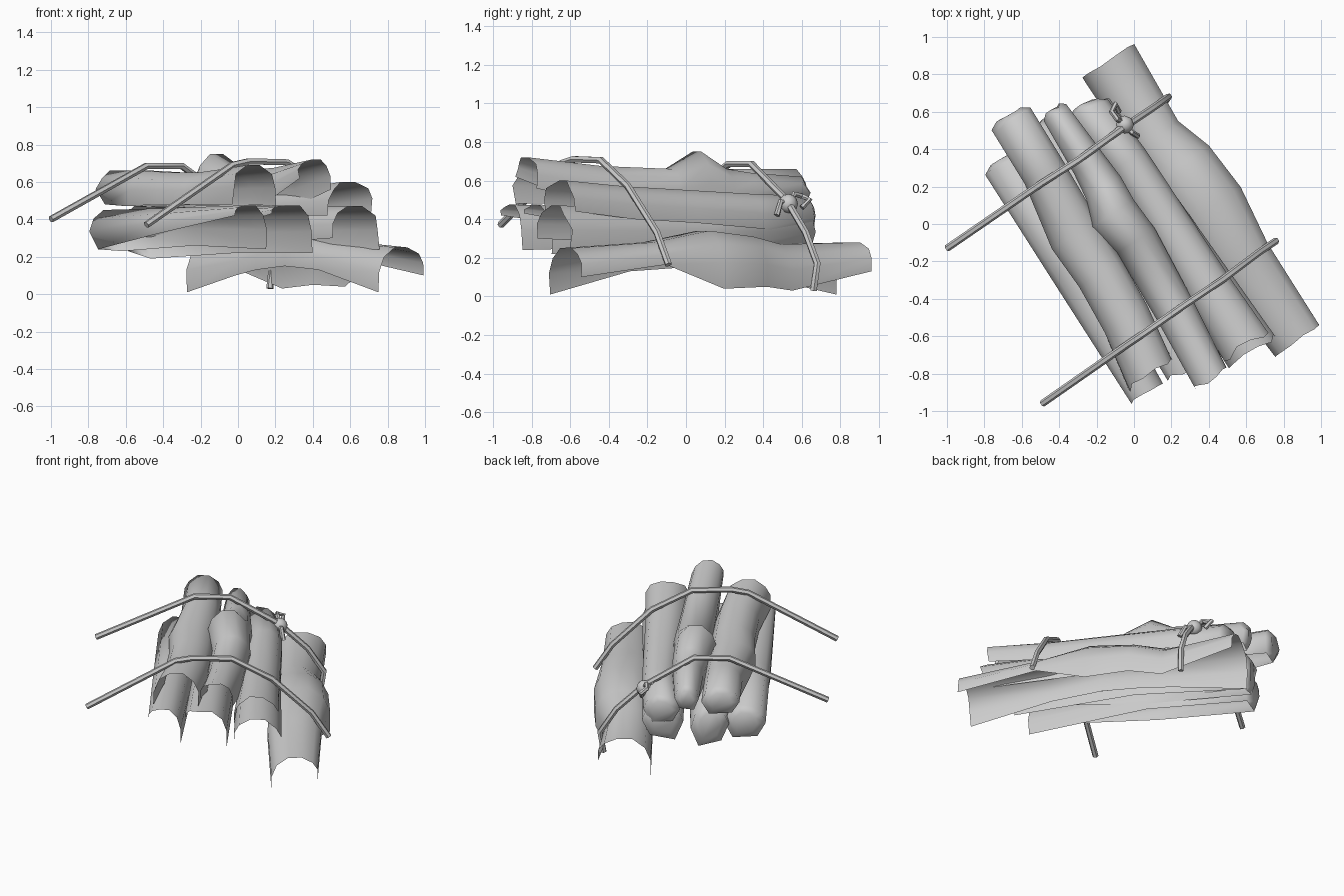
import bpy, bmesh, math, random
from mathutils import Vector

cube = bpy.data.objects.get("Cube")
if cube:
    bpy.data.objects.remove(cube, do_unlink=True)

random.seed(4)
grey = bpy.data.materials.new("plain grey")
grey.use_nodes = True
colour = (0.6, 0.6, 0.6, 1)
grey.diffuse_color = colour
grey.node_tree.nodes["Principled BSDF"].inputs["Base Color"].default_value = colour

# Arch cross-section: fraction across, fraction of height
ARCH = [(0, 0), (0, .45), (.11, .78), (.35, 1), (.65, 1), (.89, .78), (1, .45), (1, 0)]


def place(along, across, height):
    """Turn bundle coordinates into model coordinates."""
    return Vector((.55 * along + .835 * across, .55 * across - .835 * along, height))


def finish(obj, angle):
    bpy.ops.object.select_all(action='DESELECT')
    obj.select_set(True)
    bpy.context.view_layer.objects.active = obj
    bpy.ops.object.shade_smooth_by_angle(angle=math.radians(angle))


def log(name, *stations, ragged=.02, closed=False):
    """Half-tube; station = along, left, right, crown, left rim, right rim."""
    bm = bmesh.new()
    rows = []
    for index, (along, left, right, crown, rim_l, rim_r) in enumerate(stations):
        at_end = index in (0, len(stations) - 1)
        row = []
        for across, rise in ARCH:
            rim = rim_l if across < .5 else rim_r
            shift = random.uniform(-ragged, ragged) if at_end and rise else 0
            # Rims tuck inward where the back end is rounded off
            if closed and index == 0 and not rise:
                across = .2 + across * .6
            row.append(bm.verts.new(place(along + shift, left + across * (right - left),
                                          rim + rise * (crown - rim))))
        rows.append(row)
    for a, b in zip(rows, rows[1:]):
        for i in range(len(ARCH) - 1):
            bm.faces.new((a[i], b[i], b[i + 1], a[i + 1]))
    if closed:
        # Shallow domed cap on the back end
        outer = rows[0]
        centre = sum((v.co for v in outer), Vector()) / len(outer)
        dome = place(-.03, 0, 0)
        inner = [bm.verts.new(v.co.lerp(centre, .4) + dome) for v in outer]
        for i in range(len(outer)):
            bm.faces.new((outer[i - 1], outer[i], inner[i], inner[i - 1]))
        bm.faces.new(inner)
    mesh = bpy.data.meshes.new(name)
    bm.to_mesh(mesh)
    bm.free()
    mesh.materials.append(grey)
    obj = bpy.data.objects.new(name, mesh)
    bpy.context.collection.objects.link(obj)
    finish(obj, 65)


def rope(name, points, radius):
    """Round cord through straight segments."""
    curve = bpy.data.curves.new(name, 'CURVE')
    curve.dimensions = '3D'
    curve.bevel_depth = radius
    curve.bevel_resolution = 1
    curve.use_fill_caps = True
    spline = curve.splines.new('POLY')
    spline.points.add(len(points) - 1)
    for target, point in zip(spline.points, points):
        target.co = (*point, 1)
    curve.materials.append(grey)
    obj = bpy.data.objects.new(name, curve)
    bpy.context.collection.objects.link(obj)
    bpy.ops.object.select_all(action='DESELECT')
    obj.select_set(True)
    bpy.context.view_layer.objects.active = obj
    bpy.ops.object.convert(target='MESH')
    finish(bpy.context.object, 50)


# Large low log on the far side
log("side_log",
    (-.8, .2, .53, .28, .01, .13), (-.33, .2, .5, .27, .1, .03),
    (-.13, .2, .565, .31, .13, .05), (.15, .2, .585, .34, .15, .04),
    (.48, .2, .54, .28, .13, .165), (1, .24, .53, .25, .01, .1), ragged=.01)

# Lower layer
log("lower_left_log",
    (-.65, -.52, -.26, .45, .24, .23), (0, -.53, -.28, .46, .32, .26),
    (.79, -.54, -.34, .475, .42, .24), ragged=.01, closed=True)
log("lower_middle_log",
    (-.7, -.29, -.05, .47, .23, .19), (0, -.28, -.02, .46, .3, .22),
    (.8, -.31, -.05, .475, .43, .22), closed=True)
log("lower_right_log",
    (-.63, 0, .26, .46, .2, .23), (0, 0, .27, .46, .26, .24),
    (.92, 0, .3, .47, .3, .24), closed=True)

# Upper layer
log("upper_left_log",
    (-.82, -.36, -.12, .66, .48, .47), (-.5, -.37, -.13, .66, .47, .47),
    (-.13, -.44, -.15, .65, .48, .48), (.12, -.43, -.16, .65, .48, .48),
    (.4, -.45, -.18, .67, .48, .48), (.72, -.51, -.23, .69, .48, .47), closed=True)
log("upper_middle_log",
    (-.72, -.1, .05, .62, .45, .46), (-.4, -.12, .07, .64, .46, .46),
    (-.25, -.14, .08, .66, .46, .46),
    (-.11, -.2, .07, .75, .47, .46), (.08, -.16, .08, .66, .47, .46),
    (.5, -.18, .04, .675, .47, .47), (.92, -.21, -.01, .72, .62, .56), closed=True)
log("upper_right_log",
    (-.65, .02, .25, .52, .34, .32), (-.3, .05, .27, .53, .4, .35),
    (.1, .04, .27, .55, .42, .38), (.5, .02, .27, .57, .42, .4),
    (.87, 0, .28, .6, .42, .44), closed=True)

# Ropes over the bundle
rope("front_rope", [(-.49, -.96, .37), (-.03, -.64, .69), (.06, -.58, .71), (.26, -.44, .705),
                    (.47, -.3, .57), (.67, -.15, .33), (.76, -.09, .165)], .019)
rope("back_rope", [(-1, -.13, .4), (-.49, .22, .685), (-.3, .34, .685),
                   (-.05, .52, .5), (.1, .62, .33), (.185, .68, .17), (.17, .66, .03)], .019)

# Knot with a loop and two loose ends
bpy.ops.mesh.primitive_uv_sphere_add(segments=8, ring_count=6, radius=.05,
                                     location=(-.05, .53, .48))
knot = bpy.context.object
knot.name = "knot"
knot.data.materials.append(grey)
finish(knot, 60)
rope("knot_loop", [(-.05, .54, .48), (-.09, .56, .53), (-.12, .6, .52),
                   (-.1, .64, .5), (-.08, .6, .46)], .015)
rope("knot_tail", [(-.05, .53, .48), (-.01, .49, .49), (.02, .47, .42)], .015)
rope("knot_short_tail", [(-.05, .53, .48), (-.09, .5, .52), (-.1, .5, .46)], .015)
